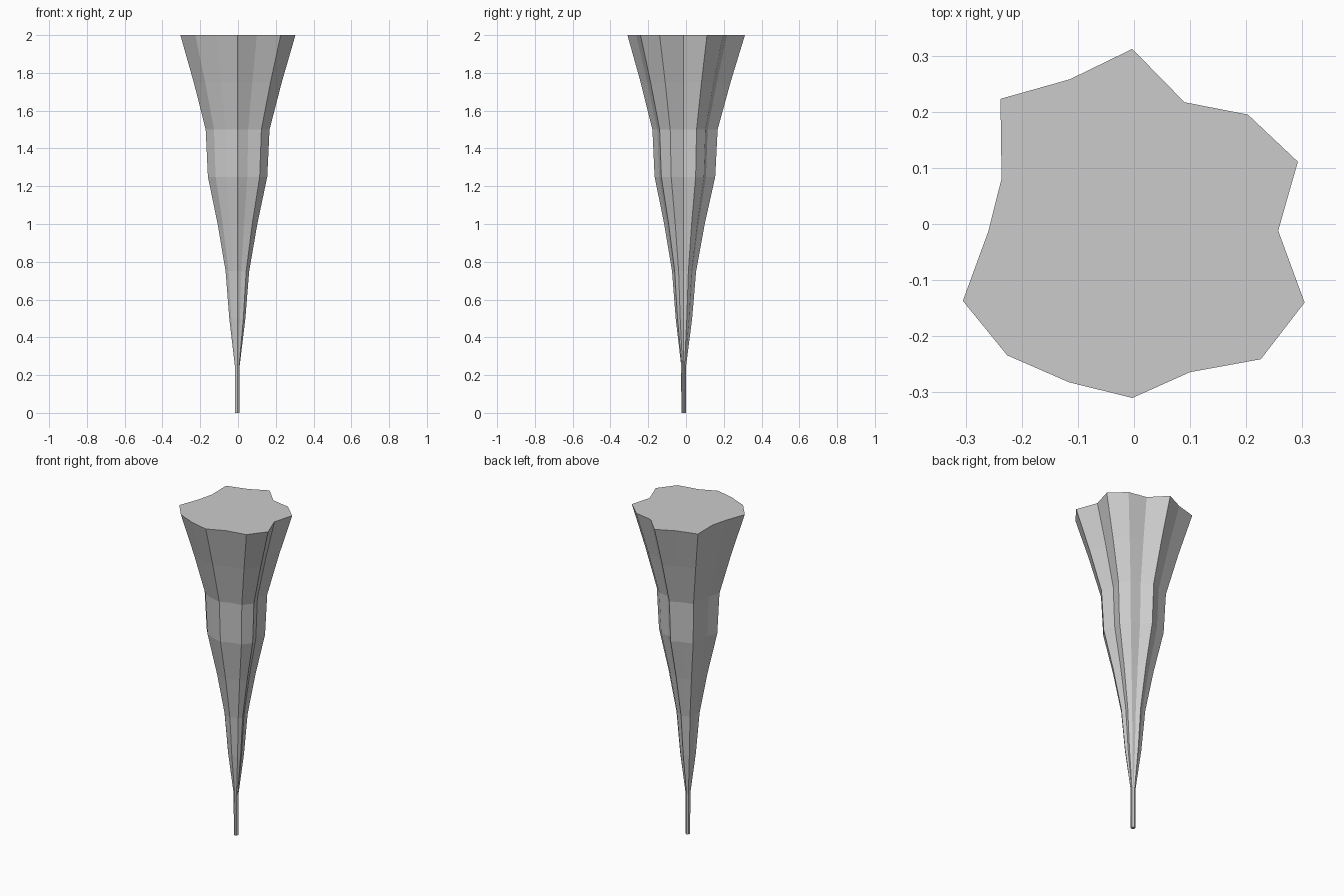
import bpy, bmesh

if "Cube" in bpy.data.objects:
    bpy.data.objects.remove(bpy.data.objects["Cube"])

# Irregular 16-sided cross-section at the wide top end
outline = [(-0.003, 0.312), (-0.114, 0.258), (-0.238, 0.223), (-0.236, 0.081),
           (-0.26, -0.014), (-0.305, -0.137), (-0.226, -0.234), (-0.116, -0.282),
           (-0.003, -0.31), (0.1, -0.264), (0.226, -0.241), (0.304, -0.14),
           (0.257, -0.012), (0.292, 0.111), (0.203, 0.195), (0.09, 0.217)]
# Relative size of the section at each 0.25 step up from the tip
scales = [0.04, 0.042, 0.14, 0.205, 0.345, 0.516, 0.555, 0.765, 1.0]
cx, cy = -0.004, -0.013

bm = bmesh.new()
rings = [[bm.verts.new((cx + (x - cx) * s, cy + (y - cy) * s, 0.25 * i))
          for x, y in outline] for i, s in enumerate(scales)]

# Flat-faced sides
n = len(outline)
for lo, hi in zip(rings, rings[1:]):
    for k in range(n):
        m = (k + 1) % n
        bm.faces.new((lo[k], lo[m], hi[m], hi[k]))

# End caps
bm.faces.new(rings[-1])
bm.faces.new(rings[0][::-1])
bmesh.ops.recalc_face_normals(bm, faces=bm.faces)

mesh = bpy.data.meshes.new("tapered_spike")
bm.to_mesh(mesh)
bm.free()
bpy.context.collection.objects.link(bpy.data.objects.new("tapered_spike", mesh))
